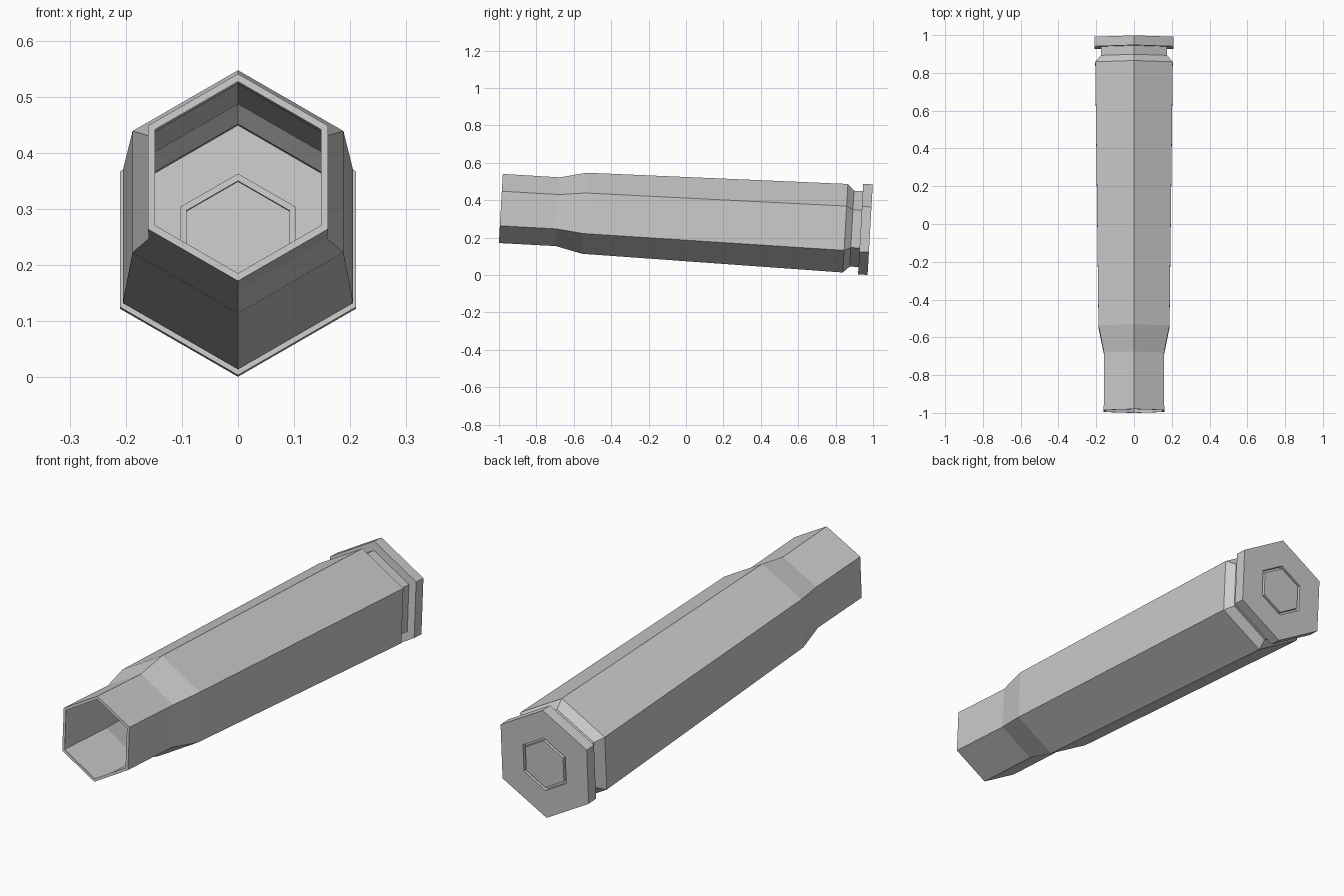
import bpy, bmesh, math
from mathutils import Matrix

default = bpy.data.objects.get("Cube")
if default:
    bpy.data.objects.remove(default, do_unlink=True)

# One plain grey
grey = bpy.data.materials.new("plain_grey")
grey.use_nodes = True
colour = (0.6, 0.6, 0.6, 1)
grey.diffuse_color = colour
grey.node_tree.nodes["Principled BSDF"].inputs["Base Color"].default_value = colour

SIDES = 6


def lathe(name, profile, cap_end=False):
    """Spin (distance along axis, corner radius) points into a six-sided shell."""
    bm = bmesh.new()
    rings = []
    for y, r in profile:
        angles = [math.pi / 2 + 2 * math.pi * i / SIDES for i in range(SIDES)]
        rings.append([bm.verts.new((r * math.cos(a), y, r * math.sin(a))) for a in angles])
    for a, b in zip(rings, rings[1:]):
        for i in range(SIDES):
            j = (i + 1) % SIDES
            bm.faces.new((a[i], a[j], b[j], b[i]))
    if cap_end:
        bm.faces.new(rings[-1])
    bmesh.ops.recalc_face_normals(bm, faces=bm.faces)
    mesh = bpy.data.meshes.new(name)
    bm.to_mesh(mesh)
    bm.free()
    mesh.materials.append(grey)
    obj = bpy.data.objects.new(name, mesh)
    bpy.context.collection.objects.link(obj)
    # Lay the shell down, resting on its rim with the mouth raised
    obj.matrix_world = Matrix.Translation((0, -0.99, 0.356)) @ Matrix.Rotation(math.radians(-3.28), 4, "X")
    return obj


length = 1.978
rim = 0.2425
groove = 0.02

lathe("hollow_casing", [
    (0, 0.171), (0, 0.185),                 # mouth lip
    (0.305, 0.184), (0.448, 0.217),         # neck and shoulder
    (1.845, 0.237), (1.88, 0.203),          # tapered body and bevel
    (1.927, 0.203), (1.927, rim),           # extraction groove
    (length, rim), (length, 0.119),         # rim and base
    (length - groove, 0.119), (length - groove, 0.106),  # ring groove
    (length, 0.106),                        # centre cap
], cap_end=True)
